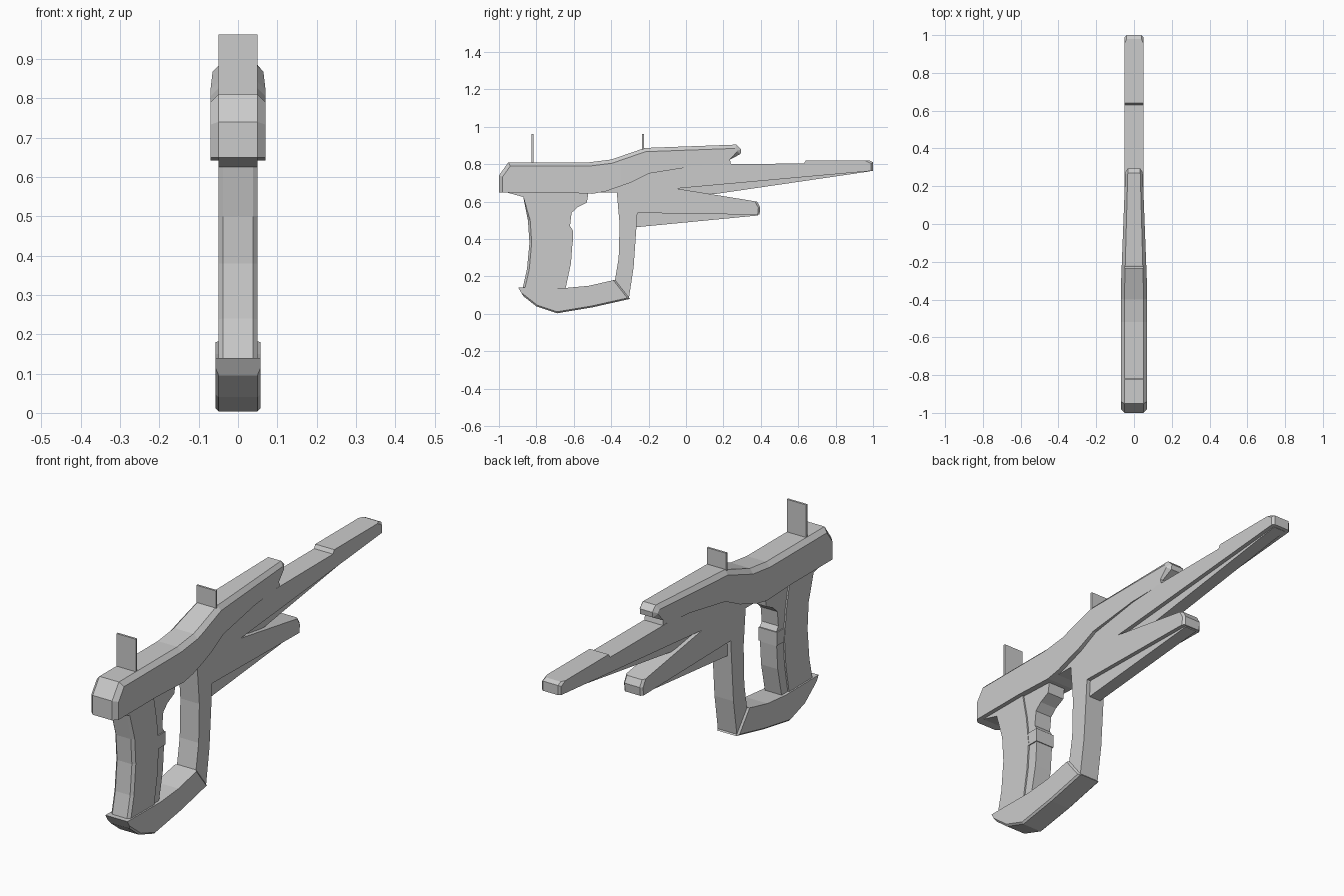
import bpy, bmesh

if "Cube" in bpy.data.objects:
    bpy.data.objects.remove(bpy.data.objects["Cube"])


def slab(name, profile, half, bevel=0.0, pick=None, taper=None):
    """Extrude a (y, z) profile across x; bevel picked rim edges; optionally taper width along y."""
    bm = bmesh.new()
    face = bm.faces.new([bm.verts.new((-half, y, z)) for y, z in profile])
    ext = bmesh.ops.extrude_face_region(bm, geom=[face])
    for v in ext["geom"]:
        if isinstance(v, bmesh.types.BMVert):
            v.co.x = half
    bmesh.ops.recalc_face_normals(bm, faces=bm.faces[:])
    if bevel:
        rim = []
        for e in bm.edges:
            a, b = e.verts
            mid = (a.co + b.co) / 2
            if a.co.x * b.co.x > 0 and pick(mid.y, mid.z):
                rim.append(e)
        bmesh.ops.bevel(bm, geom=rim, offset=bevel, segments=1, affect='EDGES',
                        profile=0.5, clamp_overlap=True)
    if taper:
        y0, y1, end = taper
        bmesh.ops.bisect_plane(bm, geom=bm.verts[:] + bm.edges[:] + bm.faces[:],
                               plane_co=(0, y0, 0), plane_no=(0, 1, 0))
        for v in bm.verts:
            t = min(max((v.co.y - y0) / (y1 - y0), 0), 1)
            v.co.x *= 1 + t * (end / half - 1)
    bmesh.ops.recalc_face_normals(bm, faces=bm.faces[:])
    mesh = bpy.data.meshes.new(name)
    bm.to_mesh(mesh)
    bm.free()
    ob = bpy.data.objects.new(name, mesh)
    bpy.context.collection.objects.link(ob)
    return ob


# Wide receiver with upper shroud, narrowing forward into the frame
slab("receiver",
     [(-1, .65), (-1, .74), (-.95, .81), (-.52, .81), (-.40, .825), (-.22, .887),
      (.27, .905), (.295, .88), (.292, .855), (.235, .825), (.24, .80), (.05, .79),
      (-.2, .75), (-.3, .70), (-.43, .655), (-.5, .642), (-.7, .65)],
     .07, .02,
     lambda y, z: z > .83 or (y < 0 and z > .8) or y < -.94,
     taper=(-.35, .3, .045))

# Central frame: barrel, lower prong and front strut
slab("frame_and_barrel",
     [(-.6, .8), (.63, .803), (.64, .82), (.98, .82), (1, .81), (1, .765),
      (-.05, .67), (.38, .60), (.397, .57), (.393, .53), (-.26, .54), (-.265, .465),
      (-.28, .25), (-.305, .085), (-.38, .18), (-.36, .30), (-.355, .48),
      (-.37, .65), (-.6, .65)],
     .049, .01, lambda y, z: y > .98 or (y > .38 and z < .61))

# Narrow ribs under the barrel and the prong
slab("barrel_rib", [(-.04, .69), (.98, .775), (.985, .762), (.15, .64), (-.04, .66)], .03)
slab("prong_rib", [(-.28, .55), (.385, .54), (.385, .526), (-.28, .462)], .03)

# Rear grip with chamfered back
slab("rear_grip",
     [(-.98, .655), (-.87, .625), (-.845, .5), (-.837, .38), (-.85, .24), (-.875, .13),
      (-.69, .13), (-.665, .27), (-.655, .4), (-.67, .53), (-.695, .655)],
     .05, .012, lambda y, z: y < -.8 and .14 < z < .63)

# Thinner front strip of the grip, and trigger button
slab("grip_front",
     [(-.72, .66), (-.72, .13), (-.645, .13), (-.615, .27), (-.607, .38), (-.607, .45),
      (-.62, .47), (-.612, .54), (-.58, .57), (-.53, .595), (-.52, .66)], .043)
slab("trigger_button", [(-.665, .385), (-.603, .385), (-.603, .447), (-.665, .447)], .048)

# Curved bottom guard joining grip and strut
slab("bottom_guard",
     [(-.897, .14), (-.87, .095), (-.80, .04), (-.69, .003), (-.5, .035), (-.30, .08),
      (-.38, .182), (-.52, .15), (-.65, .138)],
     .057, .008, lambda y, z: z < .1 or y > -.36)

# Flat sight plates
for name, y, z in (("rear_sight", -.82, .80), ("front_sight", -.23, .86)):
    slab(name, [(y - .005, z), (y + .005, z), (y + .005, .962), (y - .005, .962)], .05)
